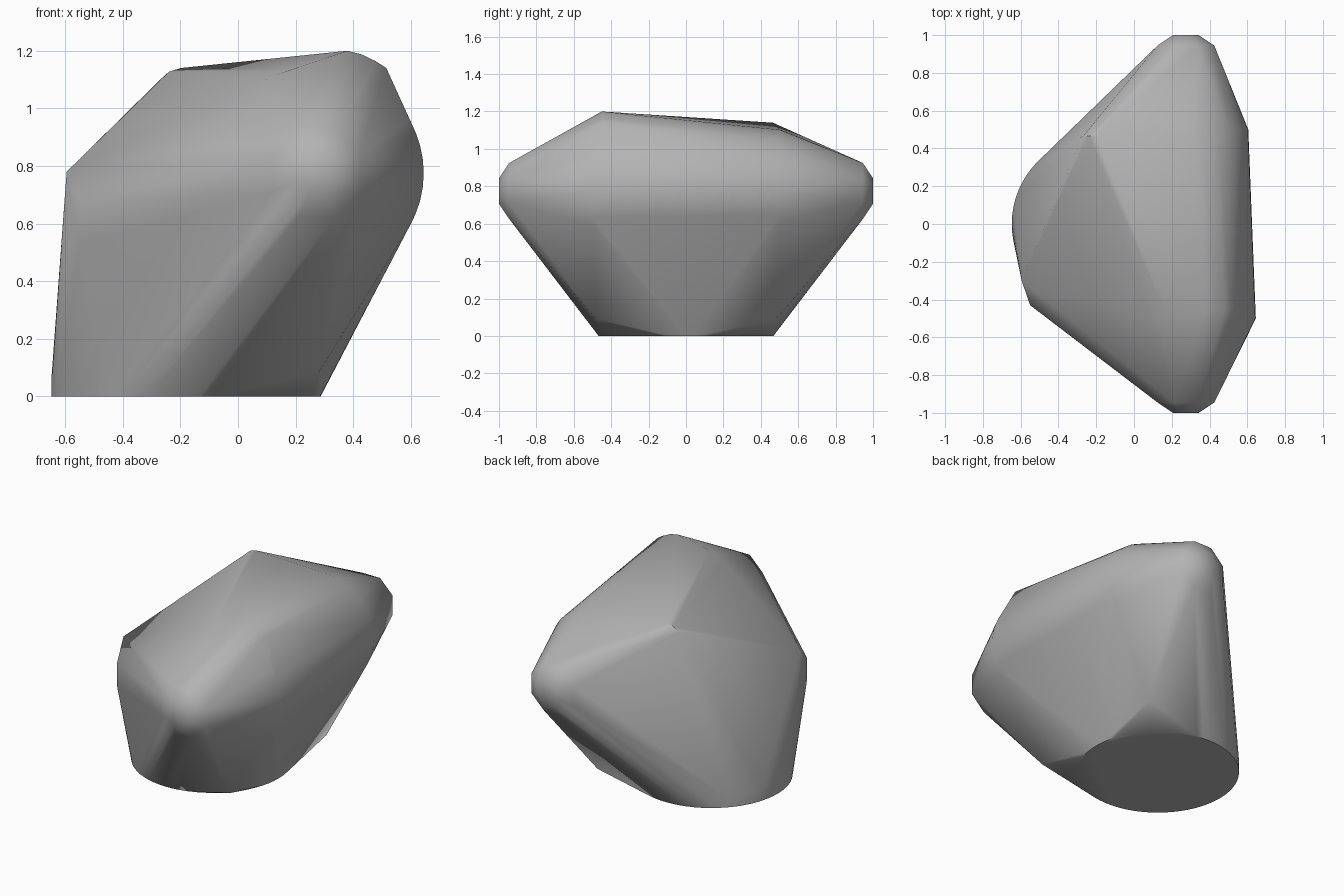
import bpy, bmesh, math
from mathutils import Vector

cube = bpy.data.objects.get("Cube")
if cube:
    bpy.data.objects.remove(cube, do_unlink=True)

AXLE_X, AXLE_Z = 0.275, 0.775


def ring(center, radius, sides, axis, offset=0.0):
    """Circle of points around the y or z axis."""
    pts = []
    for i in range(sides):
        a = 2 * math.pi * (i / sides) + offset
        u, v = radius * math.cos(a), radius * math.sin(a)
        step = Vector((u, v, 0)) if axis == "z" else Vector((u, 0, v))
        pts.append(Vector(center) + step)
    return pts


points = []

# Round flat base with a low rim
for z in (0.0, 0.075):
    points += ring((-0.18, 0, z), 0.467, 64, "z")

# Tapered drum lying along y
points += ring((AXLE_X, -0.5, AXLE_Z), 0.37, 48, "y")
points += ring((AXLE_X, 0.5, AXLE_Z), 0.33, 48, "y")

# Octagonal stepped ends of the drum, and the low outer corners
eighth = math.pi / 8
for side in (-1, 1):
    for y, apothem in ((0.945, 0.15), (1.0, 0.068)):
        points += ring((AXLE_X, side * y, AXLE_Z),
                       apothem / math.cos(eighth), 8, "y", eighth)
    points.append(Vector((0.285, side * 0.48, 0.09)))

# Upper ridge at the front, upper corner at the back, side corner
for p in ((0.38, -0.45, 1.2), (0.43, -0.45, 1.187), (0.48, -0.45, 1.163),
          (0.515, -0.45, 1.14),
          (-0.20, 0.465, 1.14), (-0.24, 0.465, 1.127), (-0.27, 0.465, 1.1),
          (-0.595, -0.3, 0.78), (-0.55, -0.43, 0.67), (-0.55, -0.43, 0.53)):
    points.append(Vector(p))

# Shrink-wrap all parts into one convex shell
bm = bmesh.new()
for p in points:
    bm.verts.new(p)
bmesh.ops.convex_hull(bm, input=bm.verts[:])
bmesh.ops.delete(bm, geom=[v for v in bm.verts if not v.link_faces],
                 context="VERTS")
bmesh.ops.dissolve_limit(bm, angle_limit=math.radians(0.5),
                         verts=bm.verts[:], edges=bm.edges[:])
bmesh.ops.recalc_face_normals(bm, faces=bm.faces[:])
mesh = bpy.data.meshes.new("shell")
bm.to_mesh(mesh)
bm.free()

shell = bpy.data.objects.new("shell", mesh)
bpy.context.collection.objects.link(shell)

# Plain grey
grey = bpy.data.materials.new("plain_grey")
grey.use_nodes = True
color = (0.45, 0.45, 0.45, 1)
grey.diffuse_color = color
grey.node_tree.nodes["Principled BSDF"].inputs["Base Color"].default_value = color
mesh.materials.append(grey)

bpy.ops.object.select_all(action="DESELECT")
shell.select_set(True)
bpy.context.view_layer.objects.active = shell
bpy.ops.object.shade_smooth_by_angle(angle=math.radians(40))
